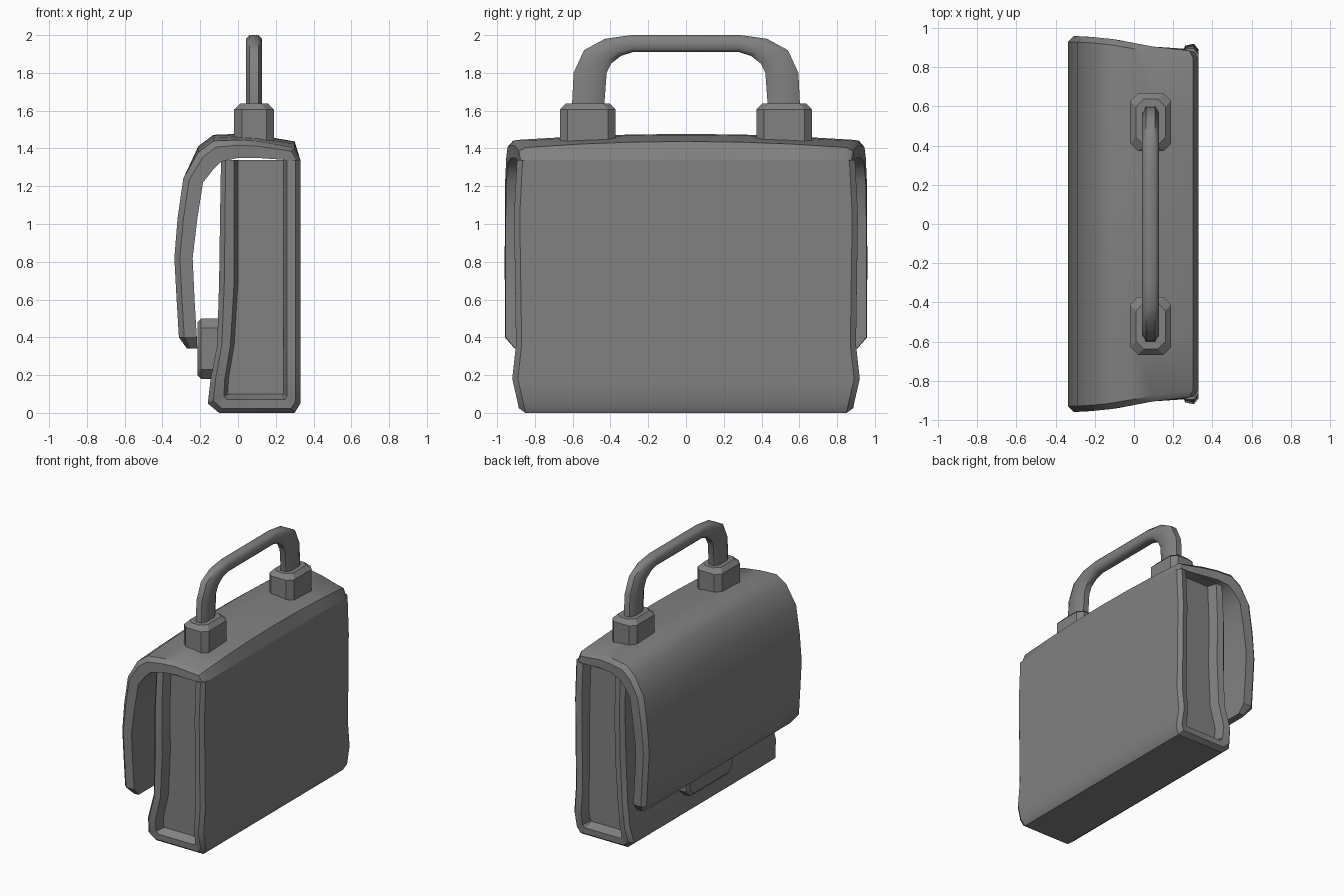
import bpy, bmesh, math

cube = bpy.data.objects.get("Cube")
if cube:
    bpy.data.objects.remove(cube)

grey = bpy.data.materials.new("mid_grey")
grey.use_nodes = True
GREY = (0.22, 0.22, 0.22, 1)
grey.diffuse_color = GREY
grey.node_tree.nodes["Principled BSDF"].inputs["Base Color"].default_value = GREY


def lerp_table(table, t):
    """Piecewise linear lookup in a list of (key, value)."""
    if t <= table[0][0]:
        return table[0][1]
    for (a, va), (b, vb) in zip(table, table[1:]):
        if t <= b:
            return va + (vb - va) * (t - a) / (b - a)
    return table[-1][1]


def loft(name, rings, ribbon=False, angle=35):
    """Skin equal-length closed rings; a ribbon gets quad strip end caps."""
    bm = bmesh.new()
    loops = [[bm.verts.new(p) for p in ring] for ring in rings]
    n = len(loops[0])
    for a, b in zip(loops, loops[1:]):
        for i in range(n):
            j = (i + 1) % n
            bm.faces.new((a[i], a[j], b[j], b[i]))
    for cap in (loops[0], loops[-1]):
        if ribbon:
            for i in range(n // 2 - 1):
                bm.faces.new((cap[i], cap[i + 1], cap[n - 2 - i], cap[n - 1 - i]))
        else:
            bm.faces.new(cap)
    bmesh.ops.recalc_face_normals(bm, faces=bm.faces)
    mesh = bpy.data.meshes.new(name)
    bm.to_mesh(mesh)
    bm.free()
    obj = bpy.data.objects.new(name, mesh)
    bpy.context.collection.objects.link(obj)
    mesh.materials.append(grey)
    bpy.ops.object.select_all(action="DESELECT")
    obj.select_set(True)
    bpy.context.view_layer.objects.active = obj
    bpy.ops.object.shade_smooth_by_angle(angle=math.radians(angle))
    return obj


def cut_rect(w, h, c):
    """Rectangle of half sizes w, h with corners cut by c."""
    return [(w, c - h), (w, h - c), (w - c, h), (c - w, h),
            (-w, h - c), (-w, c - h), (c - w, -h), (w - c, -h)]


# Bag body: side outline, rim opening and sunken gusset share point order
outer = [(0.33, 1.34), (0.33, 1.05), (0.33, 0.36), (0.33, 0.18), (0.33, 0.05),
         (0.30, 0), (-0.10, 0), (-0.16, 0.05), (-0.145, 0.18), (-0.11, 0.36),
         (-0.10, 0.7), (-0.095, 1.05), (-0.09, 1.34)]
opening = [(0.26, 1.34), (0.26, 1.05), (0.26, 0.36), (0.26, 0.18), (0.26, 0.09),
           (0.25, 0.07), (-0.06, 0.07), (-0.075, 0.09), (-0.07, 0.18), (-0.04, 0.36),
           (-0.02, 0.7), (-0.02, 1.05), (-0.02, 1.34)]
body_half = [(0, 0.88), (0.05, 0.89), (0.18, 0.92), (0.36, 0.9), (0.7, 0.905),
             (1.05, 0.91), (1.34, 0.895)]


def body_ring(points, sign, drop):
    return [(x, sign * (lerp_table(body_half, z) - drop), z) for x, z in points]


def mix(a, b, t):
    return [(p[0] + (q[0] - p[0]) * t, p[1] + (q[1] - p[1]) * t) for p, q in zip(a, b)]


def body_end(sign):
    gusset = [(x + (0.02 if x < 0.1 else -0.02), max(z, 0.1)) for x, z in opening]
    return [body_ring(gusset, sign, 0.08), body_ring(opening, sign, 0.01),
            body_ring(mix(outer, opening, 0.35), sign, 0),
            body_ring(outer, sign, 0.03)]


loft("bag_body", body_end(-1) + body_end(1)[::-1])

# Flap: a thick curved sheet over the top and down one face
flap_out = [(0.33, 1.34), (0.30, 1.405), (0.1, 1.44), (-0.01, 1.445), (-0.13, 1.44),
            (-0.21, 1.38), (-0.29, 1.24), (-0.32, 1.03), (-0.337, 0.82),
            (-0.325, 0.6), (-0.313, 0.40), (-0.27, 0.34)]
flap_in = [(0.27, 1.33), (0.24, 1.34), (0.1, 1.35), (0, 1.35), (-0.09, 1.33),
           (-0.13, 1.29), (-0.185, 1.22), (-0.215, 1.03), (-0.24, 0.82),
           (-0.23, 0.6), (-0.218, 0.40), (-0.215, 0.34)]
flap_half = [(-0.31, 0.96), (-0.22, 0.955), (-0.1, 0.943), (0.1, 0.905),
             (0.25, 0.895), (0.33, 0.87)]


def flap_ring(t, inset):
    """t runs from -1 to 1 along the bag; inset gives the bevelled edge."""
    edge = mix(flap_out, flap_in, 0.3) if inset else flap_out
    points = []
    for k, (x, z) in enumerate(edge + flap_in[::-1]):
        half = lerp_table(flap_half, x)
        if z < 0.36:
            half -= 0.05
        if not inset and k < len(edge):
            half -= 0.03
        crown = 0.032 * (1 - t * t) if z > 1.36 and k < len(edge) else 0
        points.append((x, t * half, z + crown))
    return points


stations = [-1, -0.66, -0.33, 0, 0.33, 0.66, 1]
loft("flap", [flap_ring(-1, True)] + [flap_ring(t, False) for t in stations]
     + [flap_ring(1, True)], ribbon=True)

# Clasp between the flap and the body
clasp = [(-0.215, 0.02), (-0.195, 0), (-0.08, 0)]
loft("clasp", [[(x, y, 0.34 + z) for y, z in cut_rect(0.28 - d, 0.16 - d, 0.05)]
               for x, d in clasp])

# Handle sockets on top
CX = 0.085
for side, sign in (("left", 1), ("right", -1)):
    levels = [(1.36, 0), (1.605, 0), (1.637, 0.03)]
    loft("handle_socket_" + side,
         [[(CX + x, sign * 0.52 + y, z) for x, y in cut_rect(0.105 - d, 0.148 - d, 0.04)]
          for z, d in levels], angle=30)

# Carrying handle: paired outer and inner arch points, mirrored across the middle
arch = [((0.605, 1.6), (0.435, 1.6)), ((0.595, 1.80), (0.42, 1.80)),
        ((0.54, 1.92), (0.395, 1.85)), ((0.43, 1.98), (0.345, 1.89)),
        ((0.29, 2.0), (0.28, 1.91))]
arch += [((-a[0], a[1]), (-b[0], b[1])) for a, b in arch[::-1]]
rings = []
for a, b in arch:
    ring = []
    for u, v in cut_rect(0.043, 0.5, 0.02):
        # shallow corner cuts across the width, rounded along the arch
        s = math.copysign(0.5 if abs(v) > 0.49 else 0.28, v)
        ring.append((CX + u, (a[0] + b[0]) / 2 + (a[0] - b[0]) * s,
                     (a[1] + b[1]) / 2 + (a[1] - b[1]) * s))
    rings.append(ring)
loft("handle", rings, angle=50)
